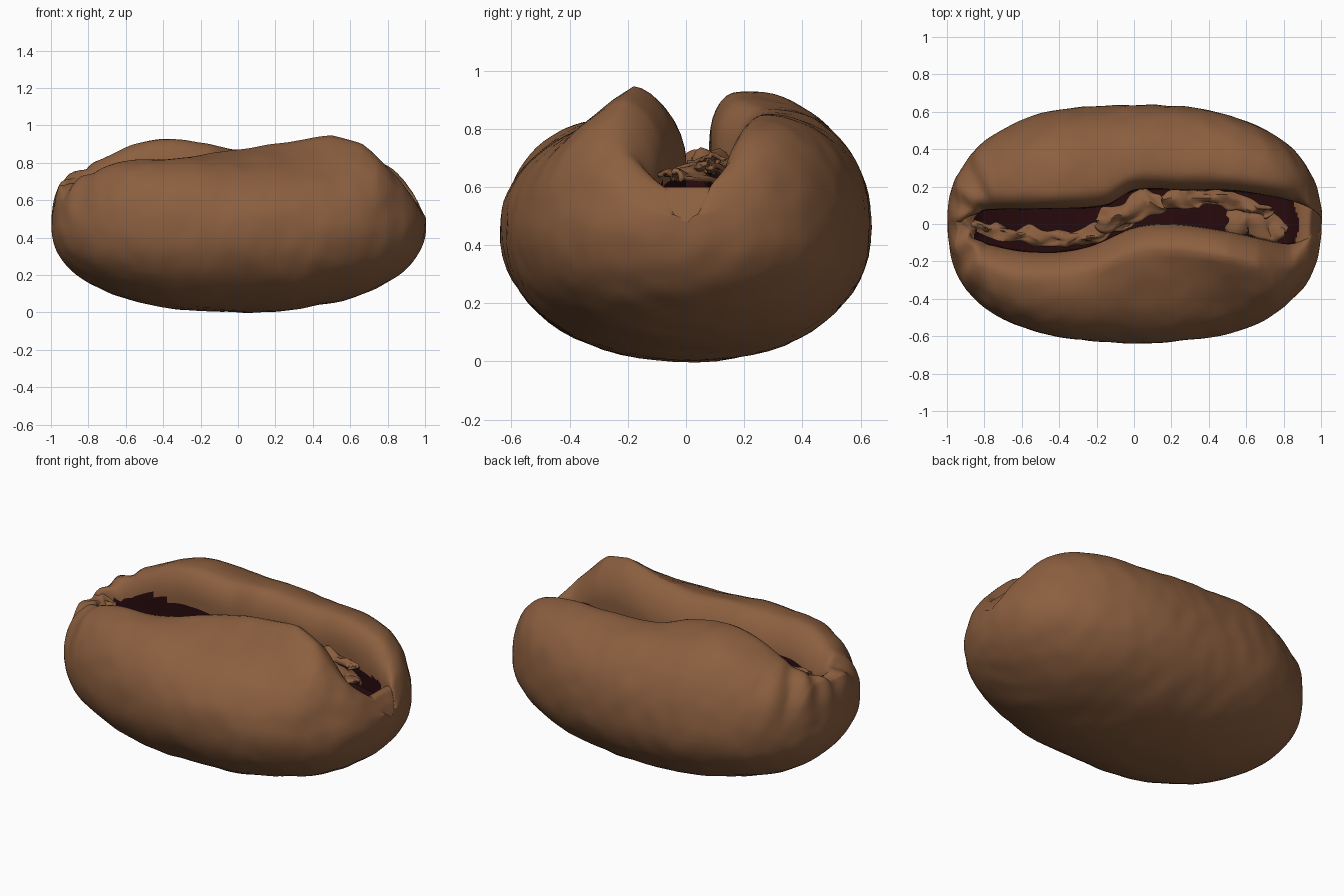
import bpy, bmesh, math
from mathutils import Vector, noise

if "Cube" in bpy.data.objects:
    bpy.data.objects.remove(bpy.data.objects["Cube"])


def material(name, rgb):
    m = bpy.data.materials.new(name)
    m.use_nodes = True
    m.diffuse_color = (*rgb, 1)
    m.node_tree.nodes["Principled BSDF"].inputs["Base Color"].default_value = (*rgb, 1)
    return m


BROWN = material("roasted brown", (0.26, 0.114, 0.05))
DARK = material("dark crease", (0.02, 0.003, 0.004))


def curve(keys, x):
    """Smooth interpolation through (x, value) keys."""
    if x <= keys[0][0]:
        return keys[0][1]
    if x >= keys[-1][0]:
        return keys[-1][1]

    def slope(i):
        a, b = keys[max(i - 1, 0)], keys[min(i + 1, len(keys) - 1)]
        return (b[1] - a[1]) / (b[0] - a[0])

    i = max(k for k in range(len(keys) - 1) if keys[k][0] <= x)
    (xa, a), (xb, b) = keys[i], keys[i + 1]
    h = xb - xa
    t = (x - xa) / h
    ease = t * t * (3 - 2 * t)
    return (a + (b - a) * ease + slope(i) * h * t * (1 - t) ** 2
            - slope(i + 1) * h * t * t * (1 - t))


def oval(x, power):
    return max(0.0, 1 - abs(x) ** power) ** (1 / power)


def arc(centre, corner, start, end, power, count):
    """Superellipse arc points in the y-z plane, angles in quarter turns."""
    pts = []
    for i in range(count):
        a = math.radians(90) * (start + (end - start) * i / (count - 1))
        c, s = math.cos(a), math.sin(a)
        pts.append((centre[0] + corner[0] * math.copysign(abs(c) ** (2 / power), c),
                    centre[1] + corner[1] * math.copysign(abs(s) ** (2 / power), s)))
    return pts


def line(a, b, count):
    """Points strictly between a and b."""
    return [tuple(Vector(a).lerp(Vector(b), i / (count + 1))) for i in range(1, count + 1)]


# Lengthwise profiles: lobe heights, lips of the crease and its floor
FRONT_TOP = [(-1, .68), (-.9, .68), (-.8, .74), (-.6, .81), (-.35, .82), (-.1, .86),
             (.2, .9), (.55, .945), (.7, .87), (.84, .73), (.93, .62), (1, .5)]
BACK_TOP = [(-1, .66), (-.85, .75), (-.6, .885), (-.4, .93), (-.2, .91), (0, .87),
            (.3, .85), (.6, .84), (.8, .78), (.93, .65), (1, .5)]
FRONT_LIP = [(-.92, -.01), (-.8, -.1), (-.5, -.15), (-.25, -.12), (0, -.02), (.2, .0),
             (.5, -.04), (.78, -.1), (.86, -.1), (1, -.05)]
BACK_LIP = [(-.92, .01), (-.8, .07), (-.5, .08), (-.15, .1), (0, .18), (.3, .18),
            (.6, .18), (.8, .15), (.87, .12), (1, .07)]
FLOOR = [(-.95, .7), (-.88, .67), (-.8, .6), (-.5, .52), (.6, .52), (.82, .52),
         (.89, .585), (.95, .59), (1, .48)]
MIDDLE = 0.46
ARC, LIP, WALL, BED, BELLY = 20, 8, 5, 7, 34


def section(x):
    w = 0.638 * oval(x, 2.4)
    cap = MIDDLE + 0.53 * oval(x, 2.4)
    ft, bt = min(curve(FRONT_TOP, x), cap), min(curve(BACK_TOP, x), cap)
    fl, bl = (max(-w * .3, min(w * .3, curve(k, x))) for k in (FRONT_LIP, BACK_LIP))
    floor = min(curve(FLOOR, x), min(ft, bt) - 0.01 * oval(x, 2))
    fr, br = fl - min(.14, w * .3), bl + min(.1, w * .3)
    fz, bz = max(floor, ft - .2), max(floor, bt - .16)
    # Front lobe: a broad shelf carrying a narrower ridge
    shelf = min(ft, .83)
    pts = [(y, z + (ft - shelf) * max(0, 1 - abs(y - fr) / .28) ** 1.6)
           for y, z in arc((fr, MIDDLE), (w + fr, shelf - MIDDLE), 2, 1, 2, ARC)]
    pts += arc((fr, fz), (fl - fr, ft - fz), 1, 0, 1.7, LIP)[1:]
    pts += line((fl, fz), (fl, floor), WALL)
    pts += [(fl, floor)] + line((fl, floor), (bl, floor), BED) + [(bl, floor)]
    pts += line((bl, floor), (bl, bz), WALL)
    pts += arc((br, bz), (bl - br, bt - bz), 0, 1, 2, LIP)[:-1]
    pts += arc((br, MIDDLE), (w - br, bt - MIDDLE), 1, 0, 2.15, ARC)
    pts += arc((0, MIDDLE), (w, MIDDLE * oval(x, 2.2)), 0, -2, 2.15, BELLY)[1:-1]
    return [Vector((x, y, z)) for y, z in pts]


def wrinkle(p):
    """Uneven skin, with gathered folds at the left-hand pinch of the crease."""
    soft = noise.noise(p * 3.5) * .008 + noise.noise(p * 10) * .005
    out = Vector((p.x * .5, p.y, p.z - MIDDLE)).normalized()
    near = max(0, 1 - abs(p.x + .88) / .16) * max(0, min(1, (p.z - .48) * 6))
    folds = math.sin(math.atan2(p.y, -p.x - .7) * 11) * .016 * near
    return p + out * (soft + folds)


def is_dark(c):
    """Deep parts of the crease, closed by a rounded right-hand end."""
    return -.85 < c.x < .88 - 2 * c.y ** 2 and c.z < .68 - .1 * c.x


def add_object(name, bm, smooth_angle):
    bmesh.ops.recalc_face_normals(bm, faces=bm.faces)
    mesh = bpy.data.meshes.new(name)
    bm.to_mesh(mesh)
    bm.free()
    mesh.materials.append(BROWN)
    mesh.materials.append(DARK)
    obj = bpy.data.objects.new(name, mesh)
    bpy.context.collection.objects.link(obj)
    bpy.ops.object.select_all(action="DESELECT")
    obj.select_set(True)
    bpy.context.view_layer.objects.active = obj
    bpy.ops.object.shade_smooth_by_angle(angle=math.radians(smooth_angle))
    return obj


# Bean body: lofted sections, dark inside the crease
bm = bmesh.new()
STATIONS = 170
rings = []
for i in range(STATIONS + 1):
    u = 0.02 + (math.pi - 0.04) * i / STATIONS
    rings.append([bm.verts.new(wrinkle(p)) for p in section(-math.cos(u))])
first_dark = ARC + LIP - 3
last_dark = first_dark + 2 * WALL + BED + 5
for a, b in zip(rings, rings[1:]):
    n = len(a)
    for j in range(n):
        k = (j + 1) % n
        f = bm.faces.new((a[j], a[k], b[k], b[j]))
        if first_dark <= j < last_dark and is_dark(f.calc_center_median()):
            f.material_index = 1
bm.faces.new(rings[0])
bm.faces.new(rings[-1])
add_object("bean_body", bm, 50)


def chaff(name, path, width, height, seed):
    """Crumpled papery skin strip following a path of (x, y) keys."""
    bm = bmesh.new()
    rows = []
    steps, across = 70, 8
    for i in range(steps + 1):
        t = i / steps
        x = path[0][0] + (path[-1][0] - path[0][0]) * t
        y = curve(path, x)
        taper = (.35 + .65 * oval(2 * t - 1, 2)) * (1 + .5 * noise.noise((x * 9, seed, 0)))
        row = []
        for j in range(across + 1):
            s = j / across - .5
            p = Vector((x, y + s * width * taper, height - .05 * abs(s)))
            p += noise.noise_vector(Vector((x * 13, s * 2.5, seed))) * .028
            row.append(bm.verts.new(p))
        rows.append(row)
    for a, b in zip(rows, rows[1:]):
        for j in range(across):
            bm.faces.new((a[j], a[j + 1], b[j + 1], b[j]))
    obj = add_object(name, bm, 60)
    solid = obj.modifiers.new("thickness", "SOLIDIFY")
    solid.thickness = 0.015


chaff("chaff_left", [(-.88, -.01), (-.6, -.06), (-.4, -.08), (-.2, -.05), (.02, .04)],
      .1, .66, 1.7)
chaff("chaff_centre", [(-.2, .02), (-.1, .04), (.03, .09), (.16, .1)], .15, .72, 5.2)
chaff("chaff_back", [(.04, .12), (.3, .14), (.5, .13), (.74, .07)], .08, .69, 8.4)
chaff("chaff_right", [(.5, .01), (.6, .02), (.72, .0), (.81, -.04)], .16, .65, 3.1)
